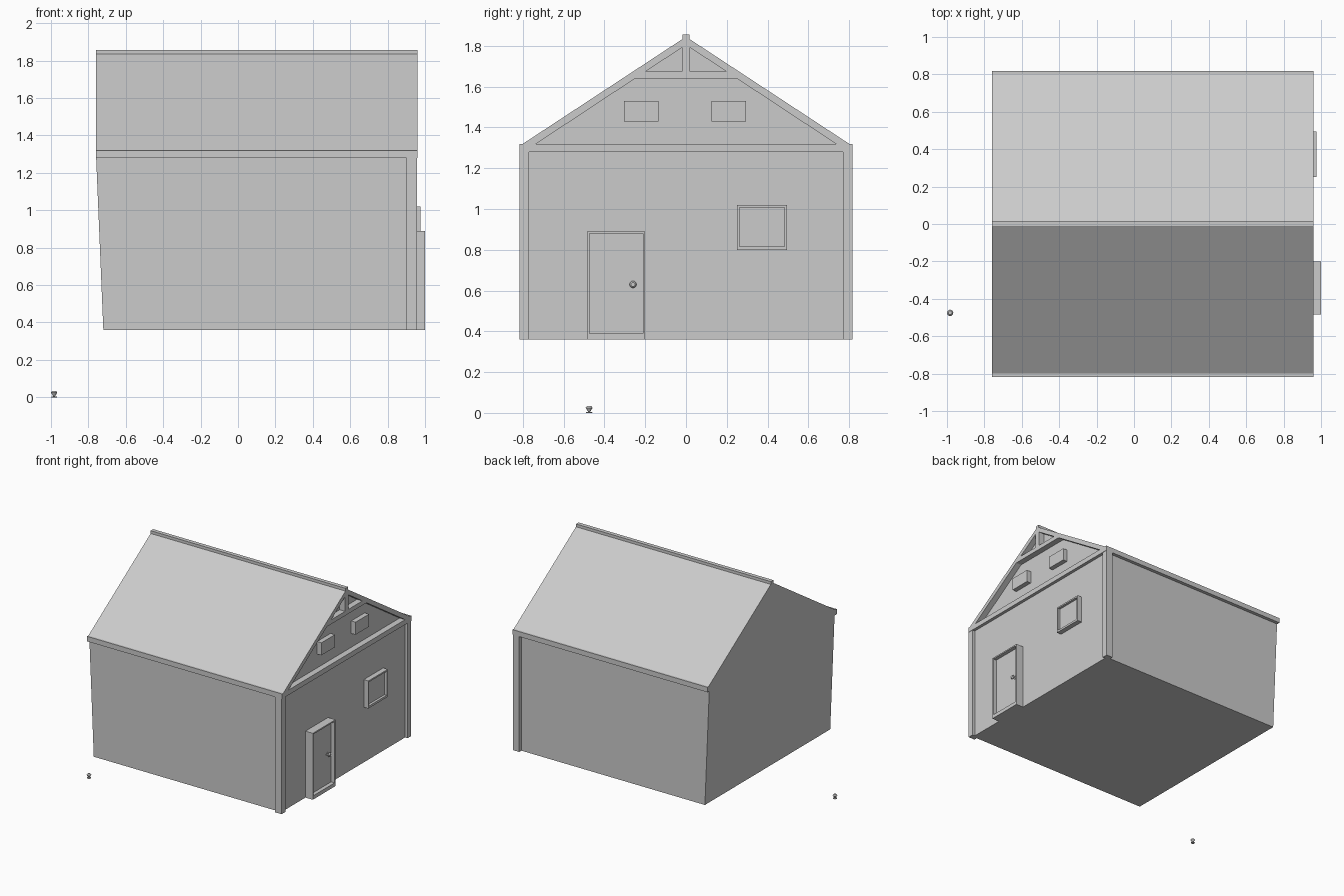
import bpy, bmesh, math
from mathutils import Matrix

cube = bpy.data.objects.get("Cube")
if cube:
    bpy.data.objects.remove(cube, do_unlink=True)

grey = bpy.data.materials.new("plain grey")
grey.use_nodes = True
grey.diffuse_color = (0.6, 0.6, 0.6, 1)
grey.node_tree.nodes["Principled BSDF"].inputs["Base Color"].default_value = (0.6, 0.6, 0.6, 1)

BASE, EAVE, PLATE, RIDGE = 0.36, 1.28, 1.32, 1.845
BACK, FRONT = -0.76, 0.96          # ends of the roof along x
WALL, GABLE = 0.935, 0.912         # recessed end wall and gable wall


def finish(name, bm):
    bmesh.ops.recalc_face_normals(bm, faces=bm.faces)
    mesh = bpy.data.meshes.new(name)
    bm.to_mesh(mesh)
    bm.free()
    mesh.materials.append(grey)
    obj = bpy.data.objects.new(name, mesh)
    bpy.context.collection.objects.link(obj)
    return obj


def prism(name, profile, x0, x1):
    """Extrude a (y, z) outline along x."""
    bm = bmesh.new()
    face = bm.faces.new([bm.verts.new((x0, y, z)) for y, z in profile])
    out = bmesh.ops.extrude_face_region(bm, geom=[face])
    for v in out["geom"]:
        if isinstance(v, bmesh.types.BMVert):
            v.co.x = x1
    return finish(name, bm)


def block(name, x0, x1, y0, y1, z0, z1):
    return prism(name, [(y0, z0), (y1, z0), (y1, z1), (y0, z1)], x0, x1)


def framed_panel(name, x0, x1, y0, y1, z0, z1, border, sill, depth):
    """Block whose outer face carries a recessed panel."""
    obj = block(name, x0, x1, y0, y1, z0, z1)
    bm = bmesh.new()
    bm.from_mesh(obj.data)
    face = max(bm.faces, key=lambda f: f.calc_center_median().x)
    bmesh.ops.inset_individual(bm, faces=[face], thickness=border)
    low = min(v.co.z for v in face.verts)
    for v in face.verts:
        if v.co.z < low + 0.01:
            v.co.z = z0 + sill
    out = bmesh.ops.extrude_discrete_faces(bm, faces=[face])
    for v in out["faces"][0].verts:
        v.co.x -= depth
    bm.to_mesh(obj.data)
    bm.free()


def knob(name, matrix):
    """Small round handle: base disc, flared stem and domed cap."""
    bm = bmesh.new()
    for r0, r1, z0, z1 in [(0.016, 0.014, 0, 0.004), (0.004, 0.017, 0.004, 0.025),
                           (0.017, 0.010, 0.025, 0.034)]:
        bmesh.ops.create_cone(bm, cap_ends=True, segments=16, radius1=r0, radius2=r1,
                              depth=z1 - z0, matrix=Matrix.Translation((0, 0, (z0 + z1) / 2)))
    bm.transform(matrix)
    finish(name, bm)


# Main walls, leaning outward at the back end
walls = block("walls", BACK, WALL, -0.79, 0.79, BASE, PLATE)
for v in walls.data.vertices:
    if v.co.x < 0 and v.co.z < 1:
        v.co.x = -0.72

# Roof volume, ending at the recessed gable wall
prism("roof", [(-0.80, PLATE), (0.80, PLATE), (0, RIDGE)], BACK, GABLE)
block("ridge_cap", BACK, FRONT, -0.016, 0.016, 1.825, 1.857)

# Open gable framing
block("tie_beam", WALL - 0.05, FRONT, -0.80, 0.80, EAVE, PLATE)
prism("collar_beam", [(-0.25, 1.64), (0.25, 1.64), (0.20, 1.675), (-0.20, 1.675)],
      GABLE - 0.01, FRONT)
block("king_post", GABLE - 0.01, FRONT, -0.02, 0.02, 1.66, 1.83)

# Parts repeated on both sides
for side, s in (("left", 1), ("right", -1)):
    prism(f"{side}_rake_board", [(s * 0.80, PLATE), (0, RIDGE), (0, 1.805), (s * 0.735, PLATE)],
          GABLE - 0.01, FRONT)
    block(f"{side}_eave_board", BACK, FRONT, s * 0.78, s * 0.817, EAVE, PLATE)
    block(f"{side}_corner_post", 0.90, 0.957, s * 0.77, s * 0.817, BASE, EAVE)

# Attic vents
for side, y in (("left", 0.125), ("right", -0.305)):
    block(f"{side}_attic_window", GABLE - 0.01, 0.95, y, y + 0.17, 1.43, 1.53)

# Door, window and handles
framed_panel("door", WALL - 0.01, 1.0, -0.485, -0.20, BASE, 0.89, 0.015, 0.03, 0.03)
framed_panel("window", WALL - 0.01, 0.975, 0.25, 0.495, 0.80, 1.02, 0.017, 0.017, 0.02)
knob("door_knob", Matrix.Translation((0.968, -0.26, 0.63)) @ Matrix.Rotation(math.pi / 2, 4, "Y")
     @ Matrix.Diagonal((1, 1, 0.9, 1)))
knob("loose_knob", Matrix.Translation((-0.983, -0.475, 0)))
